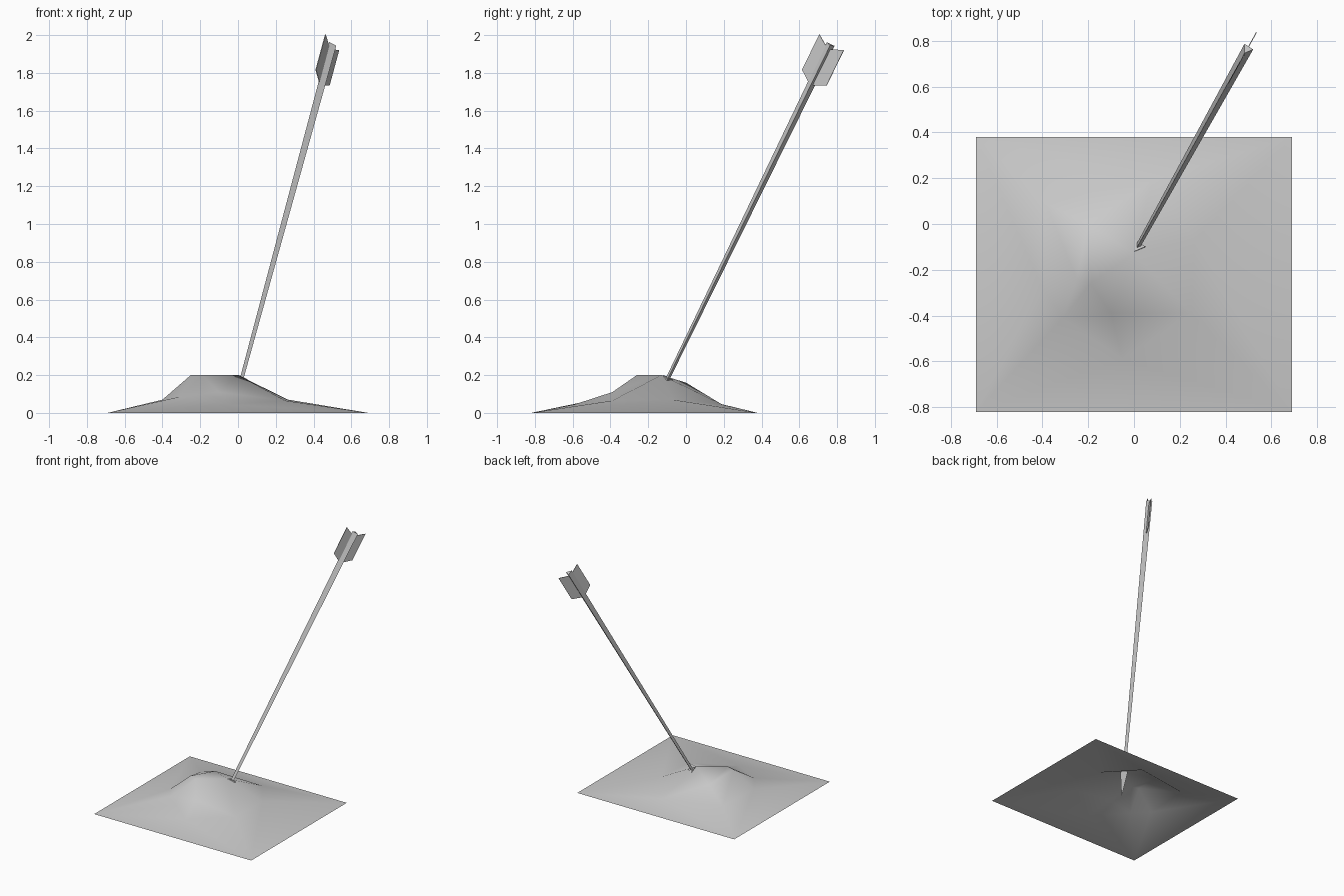
import bpy, math
from mathutils import Vector
from mathutils.geometry import delaunay_2d_cdt

cube = bpy.data.objects.get("Cube")
if cube:
    bpy.data.objects.remove(cube, do_unlink=True)

grey = bpy.data.materials.new("plain grey")
grey.use_nodes = True
colour = (0.6, 0.6, 0.6, 1)
grey.diffuse_color = colour
grey.node_tree.nodes["Principled BSDF"].inputs["Base Color"].default_value = colour


def add_mesh(name, verts, faces, smooth=False):
    mesh = bpy.data.meshes.new(name)
    mesh.from_pydata(verts, [], faces)
    mesh.materials.append(grey)
    for poly in mesh.polygons:
        poly.use_smooth = smooth
    mesh.update()
    obj = bpy.data.objects.new(name, mesh)
    bpy.context.collection.objects.link(obj)
    return obj


# Ground: an open sheet with a lopsided mound
corners = [(-0.69, -0.82, 0), (0.69, -0.82, 0), (0.69, 0.38, 0), (-0.69, 0.38, 0)]
slope = [(-0.40, -0.28, 0.07), (-0.385, 0.09, 0.07), (0.08, 0.19, 0.045),
         (0.265, -0.07, 0.07), (0.25, -0.39, 0.065), (-0.05, -0.59, 0.045),
         (-0.31, -0.41, 0.085)]
crown = [(-0.25, -0.24, 0.2), (-0.19, -0.26, 0.2), (0.0, -0.13, 0.2),
         (-0.2, 0.0, 0.16), (-0.1, -0.39, 0.11)]
points = corners + slope + crown
flat = [Vector(p[:2]) for p in points]
_, _, tris, *_ = delaunay_2d_cdt(flat, [], [list(range(4))], 1, 1e-5)
add_mesh("ground_mound", points, tris, smooth=True)

# Arrow frame: axis, upward side direction and horizontal side direction
top = Vector((0.495, 0.765, 1.95))
foot = Vector((0.018, -0.095, 0.185))
axis = (top - foot).normalized()
up = (Vector((0, 0, 1)) - axis * axis.z).normalized()
side = axis.cross(up)


def ring(centre, radius):
    # Three-sided section with one flat towards -x
    e1 = (Vector((1, 0, 0)) - axis * axis.x).normalized()
    e2 = axis.cross(e1)
    angles = [math.tau * i / 3 for i in range(3)]
    return [centre + radius * (e1 * math.cos(a) + e2 * math.sin(a)) for a in angles]


# Shaft: thin three-sided bar, widening upwards
sides = [(i, (i + 1) % 3, (i + 1) % 3 + 3, i + 3) for i in range(3)]
add_mesh("arrow_shaft", ring(foot, 0.012) + ring(top, 0.026),
         sides + [(2, 1, 0), (3, 4, 5)])

# Head: three-sided point buried in the mound
add_mesh("arrow_head", ring(foot, 0.033) + [foot - axis * 0.19],
         [(0, 1, 2), (1, 0, 3), (2, 1, 3), (0, 2, 3)])

# Vanes: two thin swept plates on opposite sides of the shaft
outline = [(0.0, -0.25), (0.085, -0.2), (0.085, 0.015), (0.0, -0.03)]
for name, sign in (("upper_vane", 1), ("lower_vane", -1)):
    plate = [top + up * sign * out + axis * along + side * t
             for t in (-0.002, 0.002) for out, along in outline]
    rim = [(i, (i + 1) % 4, (i + 1) % 4 + 4, i + 4) for i in range(4)]
    faces = [(3, 2, 1, 0), (4, 5, 6, 7)] + rim
    if sign > 0:
        faces = [f[::-1] for f in faces]
    add_mesh(name, plate, faces)
